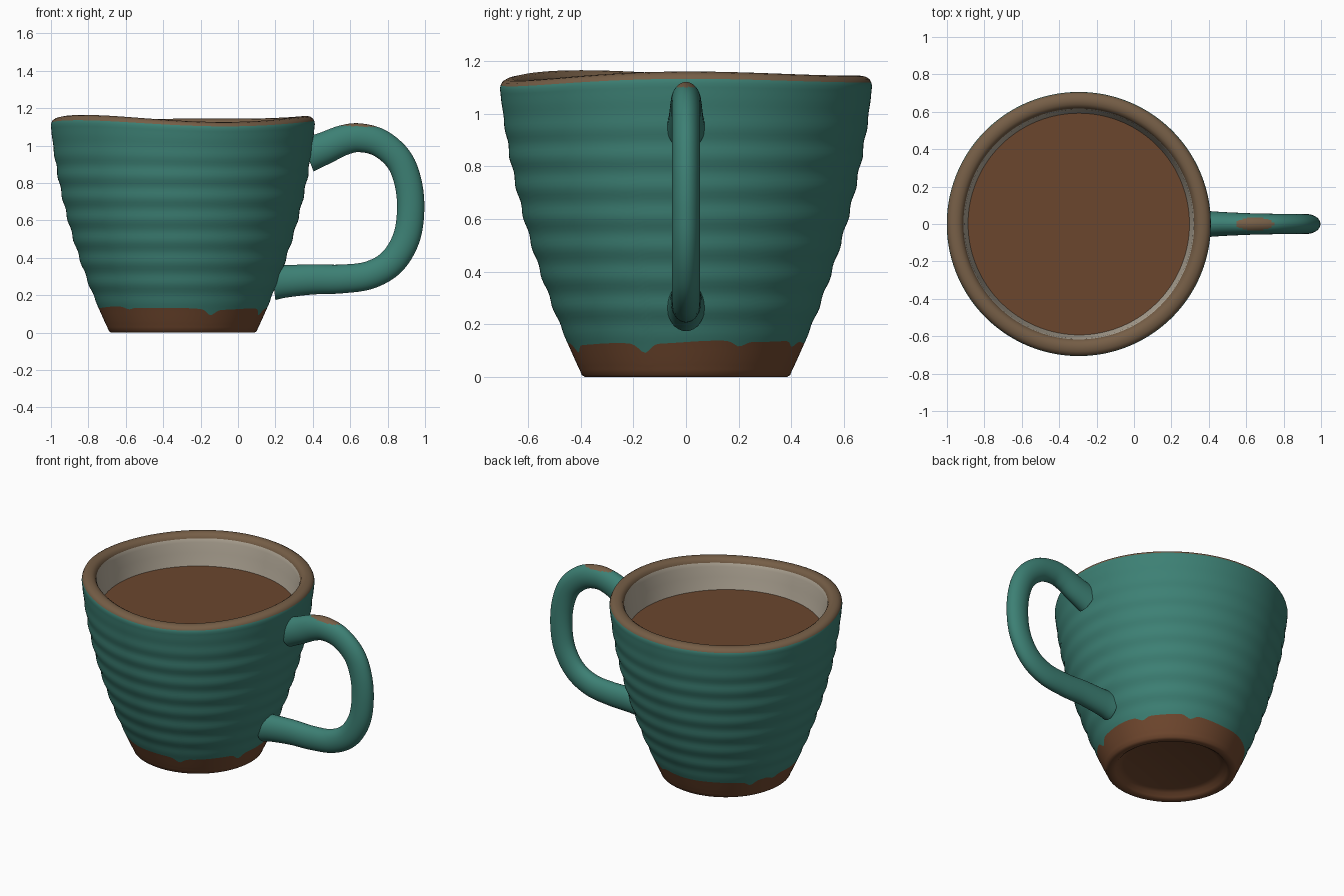
import bpy, bmesh, math
from mathutils import Vector

cube = bpy.data.objects.get("Cube")
if cube:
    bpy.data.objects.remove(cube)

CX = -0.295      # axis of the mug body
SEGS = 192


def material(name, rgb):
    m = bpy.data.materials.new(name)
    m.use_nodes = True
    m.diffuse_color = (*rgb, 1)
    m.node_tree.nodes["Principled BSDF"].inputs["Base Color"].default_value = (*rgb, 1)
    return m


clay = material("bare_clay", (0.165, 0.065, 0.028))
teal = material("teal_glaze", (0.046, 0.216, 0.175))
tan = material("worn_rim", (0.18, 0.112, 0.062))
cream = material("cream_lining", (0.50, 0.44, 0.35))
coffee = material("coffee_brown", (0.147, 0.062, 0.027))


def finish(bm, name, mats, angle=50):
    bmesh.ops.remove_doubles(bm, verts=bm.verts, dist=0.0002)
    bmesh.ops.recalc_face_normals(bm, faces=bm.faces)
    mesh = bpy.data.meshes.new(name)
    bm.to_mesh(mesh)
    bm.free()
    for m in mats:
        mesh.materials.append(m)
    obj = bpy.data.objects.new(name, mesh)
    bpy.context.collection.objects.link(obj)
    bpy.ops.object.select_all(action='DESELECT')
    obj.select_set(True)
    bpy.context.view_layer.objects.active = obj
    bpy.ops.object.shade_smooth_by_angle(angle=math.radians(angle))
    return obj


def bridge(bm, lower, upper, mat=0):
    n = len(lower)
    for i in range(n):
        j = (i + 1) % n
        bm.faces.new((lower[i], lower[j], upper[j], upper[i])).material_index = mat


def outer_radius(z):
    return 0.40 + 0.377 * (z - 0.02) - 0.172 * (z - 0.02) * (z - 0.55)


def ridges(z):
    fade = min(1, max(0, (z - 0.12) / 0.1)) * min(1, max(0, (1.08 - z) / 0.2))
    return 0.0035 * fade * math.sin(z * math.tau / 0.115)


def rim_wave(a):
    return 0.012 * math.cos(2 * a - 0.87) + 0.008 * math.cos(3 * a - 5.5)


# Glaze edge: gentle wave plus narrow drips (angle in degrees, depth)
DRIPS = [(-21, 0.035), (27, 0.02), (65, 0.022), (-70, 0.03), (145, 0.03), (165, 0.022), (-130, 0.012)]


def glaze_edge(a):
    z = 0.126 + 0.012 * math.cos(a - 0.9) * math.cos(a - 0.3) + 0.003 * math.sin(7 * a)
    for deg, depth in DRIPS:
        d = (math.degrees(a) - deg + 180) % 360 - 180
        z -= depth * math.exp(-(d / 4) ** 2)
    return z


# Mug body: one revolved shell, every row is a function of the angle
rows = []   # (function giving radius and height, material of the band below)


def fixed(points, mat):
    for r, z in points:
        rows.append((lambda a, r=r, z=z: (r, z), mat))


def wall(start, end, count, mat):
    for k in range(1, count + 1):
        def row(a, t=k / count):
            z = start(a) + (end(a) - start(a)) * t
            return outer_radius(z) + ridges(z), z
        rows.append((row, mat))


fixed([(0, 0.04), (0.29, 0.04), (0.32, 0.03), (0.338, 0.01), (0.352, 0.001),
       (0.365, 0), (0.382, 0), (0.395, 0.008), (0.404, 0.03)], 0)
wall(lambda a: 0.03, glaze_edge, 6, 0)
wall(glaze_edge, lambda a: 1.09, 56, 1)
fixed([(0.706, 1.105), (0.703, 1.12)], 1)
fixed([(0.696, 1.133), (0.681, 1.142), (0.66, 1.146), (0.64, 1.142), (0.625, 1.132), (0.617, 1.115)], 2)
inner = [1.09 - 0.95 * k / 14 for k in range(15)]
fixed([(outer_radius(z) - 0.092, z) for z in inner], 3)
fixed([(0.32, 0.105), (0, 0.1)], 3)

bm = bmesh.new()
previous = None
for row, mat in rows:
    ring = []
    for i in range(SEGS):
        a = math.tau * i / SEGS
        r, z = row(a)
        z += rim_wave(a) * (z / 1.146) ** 6
        ring.append(bm.verts.new((CX + r * math.cos(a), r * math.sin(a), z)))
    if previous:
        bridge(bm, previous, ring, mat)
    previous = ring
finish(bm, "mug_body", [clay, teal, tan, cream])

# Drink surface
bm = bmesh.new()
bmesh.ops.create_circle(bm, cap_ends=True, segments=96, radius=0.594)
bmesh.ops.translate(bm, verts=bm.verts, vec=(CX, 0, 0.935))
finish(bm, "coffee", [coffee])

# Handle: oval section swept along a smooth path, flared at both ends
PATH = [(0.37, 0.95), (0.46, 0.985), (0.56, 1.028), (0.65, 1.042), (0.76, 1.013),
        (0.86, 0.925), (0.91, 0.80), (0.923, 0.65), (0.898, 0.50), (0.82, 0.375),
        (0.70, 0.307), (0.55, 0.287), (0.40, 0.285), (0.26, 0.275), (0.19, 0.268)]
pts = [Vector((x, 0, z)) for x, z in PATH]
pts = [2 * pts[0] - pts[1]] + pts + [2 * pts[-1] - pts[-2]]
centres = []
STEPS = 10
for k in range(1, len(pts) - 2):
    p0, p1, p2, p3 = pts[k - 1:k + 3]
    for s in range(STEPS):
        t = s / STEPS
        centres.append(0.5 * (2 * p1 + (p2 - p0) * t + (2 * p0 - 5 * p1 + 4 * p2 - p3) * t * t
                              + (3 * p1 - p0 - 3 * p2 + p3) * t ** 3))
centres.append(pts[-2])

bm = bmesh.new()
rings = []
last = len(centres) - 1
for k, c in enumerate(centres):
    tangent = (centres[min(k + 1, last)] - centres[max(k - 1, 0)]).normalized()
    side = Vector((0, 1, 0))
    out = tangent.cross(side)
    flare = abs(2 * k / last - 1) ** 3
    deep, wide = 0.073 + 0.021 * flare, 0.053 + 0.019 * flare
    rings.append([bm.verts.new(c + out * deep * math.cos(math.tau * i / 48)
                               + side * wide * math.sin(math.tau * i / 48)) for i in range(48)])
for a, b in zip(rings, rings[1:]):
    bridge(bm, a, b)
bm.faces.new(rings[0])
bm.faces.new(rings[-1])
# Worn oval where the glaze is thin on top of the handle
for f in bm.faces:
    c = f.calc_center_median()
    if c.z > 1.05 and ((c.x - 0.645) / 0.1) ** 2 + (c.y / 0.035) ** 2 < 1:
        f.material_index = 1
finish(bm, "handle", [teal, tan])
